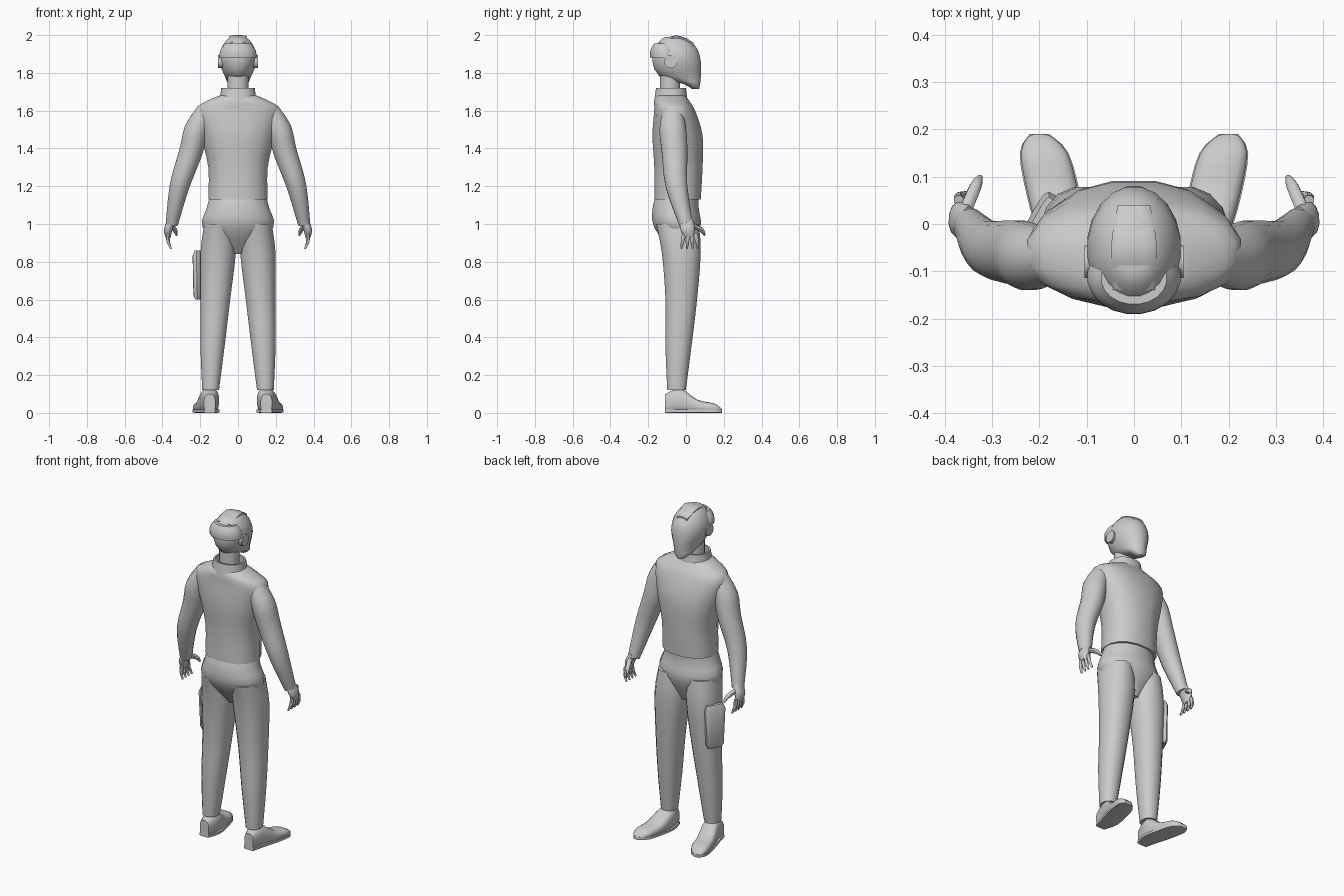
import bpy, bmesh, math
from mathutils import Vector

cube = bpy.data.objects.get("Cube")
if cube:
    bpy.data.objects.remove(cube)

X, Y, Z = Vector((1, 0, 0)), Vector((0, 1, 0)), Vector((0, 0, 1))

grey = bpy.data.materials.new("plain grey")
grey.use_nodes = True
grey.diffuse_color = (.6, .6, .6, 1)
shader = grey.node_tree.nodes["Principled BSDF"]
shader.inputs["Base Color"].default_value = grey.diffuse_color


def blend(before, start, end, after, t):
    """Point on a smooth curve running from start to end."""
    entry, leave = (end - before) / 2, (after - start) / 2
    bend = 3 * (end - start) - 2 * entry - leave
    return start + entry * t + bend * t * t + (entry + leave - 2 * (end - start)) * t ** 3


def refine(rings, steps):
    """Add curved in-between rings to a short list of key rings."""
    padded = [rings[0], *rings, rings[-1]]
    result = []
    for group in zip(padded, padded[1:], padded[2:], padded[3:]):
        for step in range(steps):
            result.append([blend(*parts, step / steps) for parts in zip(*group)])
    return result + [rings[-1]]


def loft(name, rings, sides=16, power=2, steps=3, angle=45, mirror=False):
    """Skin closed rings, each given as centre, half axis u, half axis v."""
    bm = bmesh.new()
    loops = []
    for centre, u, v in refine(rings, steps):
        loop = []
        for side in range(sides):
            turn = math.tau * (side + .5) / sides
            c, s = math.cos(turn), math.sin(turn)
            along_u = math.copysign(abs(c) ** (2 / power), c)
            along_v = math.copysign(abs(s) ** (2 / power), s)
            loop.append(bm.verts.new(centre + u * along_u + v * along_v))
        loops.append(loop)
    for lower, upper in zip(loops, loops[1:]):
        for side in range(sides):
            bm.faces.new((lower[side - 1], lower[side], upper[side], upper[side - 1]))
    bm.faces.new(loops[0])
    bm.faces.new(loops[-1])
    bmesh.ops.recalc_face_normals(bm, faces=bm.faces)
    mesh = bpy.data.meshes.new(name)
    bm.to_mesh(mesh)
    bm.free()
    mesh.materials.append(grey)
    part = bpy.data.objects.new(name, mesh)
    bpy.context.collection.objects.link(part)
    bpy.ops.object.select_all(action="DESELECT")
    part.select_set(True)
    bpy.context.view_layer.objects.active = part
    bpy.ops.object.shade_smooth_by_angle(angle=math.radians(angle))
    if mirror:
        part.modifiers.new("both sides", "MIRROR")


def level(z, back, front, width, x=0):
    """Horizontal ring spanning back to front, with a half width."""
    centre = Vector((x, (back + front) / 2, z))
    return centre, X * width, Y * (front - back) / 2


def upright(y, width, height, x=0, base=0):
    """Ring facing front to back, standing on a base height."""
    return Vector((x, y, base + height / 2)), X * width, Z * height / 2


def tube(points, radii, depth=1):
    """Rings square to a path; depth scales them front to back."""
    points = [Vector(point) for point in points]
    ahead, behind = points[1:] + points[-1:], points[:1] + points[:-1]
    rings = []
    for point, after, before, radius in zip(points, ahead, behind, radii):
        path = (after - before).normalized()
        across = Y.cross(path).normalized()
        rings.append((point, across * radius, path.cross(across) * radius * depth))
    return rings


# Jacket
loft("jacket", [
    level(z=1.68, back=-.16, front=0, width=.1),
    level(z=1.65, back=-.17, front=.02, width=.17),
    level(z=1.6, back=-.17, front=.05, width=.23),
    level(z=1.47, back=-.18, front=.09, width=.2),
    level(z=1.3, back=-.17, front=.09, width=.16),
    level(z=1.13, back=-.17, front=.08, width=.16)], power=2.3)

# Collar, open at the top
loft("collar", [
    level(z=1.65, back=-.17, front=.01, width=.1),
    level(z=1.72, back=-.16, front=0, width=.09),
    level(z=1.72, back=-.15, front=-.01, width=.08),
    level(z=1.68, back=-.15, front=-.01, width=.08)], power=2.3, steps=1)

# Trousers
loft("trouser_hips", [
    level(z=1.15, back=-.16, front=.07, width=.15),
    level(z=1.08, back=-.18, front=.07, width=.17),
    level(z=.98, back=-.17, front=.08, width=.19),
    level(z=.84, back=-.07, front=.02, width=.04)])
loft("trouser_leg", [
    level(z=1, back=-.16, front=.07, width=.08, x=.1),
    level(z=.85, back=-.13, front=.08, width=.095, x=.105),
    level(z=.6, back=-.11, front=.06, width=.08, x=.12),
    level(z=.35, back=-.11, front=.03, width=.065, x=.135),
    level(z=.12, back=-.1, front=0, width=.045, x=.145)], power=2.2, mirror=True)

# Shoes with a flat sole
shoe = [
    upright(y=-.11, width=.03, height=.1, x=.15),
    upright(y=-.03, width=.05, height=.13, x=.15),
    upright(y=.06, width=.055, height=.07, x=.17),
    upright(y=.15, width=.05, height=.05, x=.19),
    upright(y=.19, width=.02, height=.02, x=.2)]
loft("shoe", shoe, power=2.8, mirror=True)
loft("shoe_sole", [(Vector((middle.x, middle.y, .01)), width * 1.06, Z * .01)
                   for middle, width, height in shoe], sides=8, power=6, mirror=True)

# Sleeves
loft("sleeve", tube(
    [(.17, -.07, 1.6), (.22, -.07, 1.5), (.25, -.06, 1.38),
     (.31, -.05, 1.2), (.35, 0, 1)],
    [.05, .065, .063, .053, .033], depth=1.1), mirror=True)

# Hands
loft("palm", tube([(.35, 0, 1.02), (.37, .01, .97), (.37, .02, .93)],
                  [.022, .023, .014], depth=1.7), sides=12, mirror=True)
for place, finger in enumerate(["little", "ring", "middle", "index"]):
    y = .02 * place - .01
    spread = .01 * (place - 1.5)
    loft(finger + "_finger", tube(
        [(.37, y, .95), (.37, y + spread / 2, .91), (.355, y + spread, .87)],
        [.011, .01, .005]), sides=8, mirror=True)
loft("thumb", tube([(.36, .02, 1), (.335, .08, .97), (.325, .1, .94)],
                   [.014, .013, .005]), sides=8, mirror=True)

# Neck
loft("neck", [level(z=height, back=-.14, front=-.03, width=.057)
              for height in (1.67, 1.8)], steps=1)

# Helmet with a pointed face mask
loft("helmet", [
    level(z=1.715, back=.03, front=.07, width=.02),
    level(z=1.74, back=-.01, front=.075, width=.05),
    level(z=1.78, back=-.14, front=.08, width=.07),
    level(z=1.86, back=-.18, front=.08, width=.1),
    level(z=1.93, back=-.17, front=.06, width=.09),
    level(z=1.98, back=-.13, front=.01, width=.055),
    level(z=1.99, back=-.1, front=-.02, width=.03)], sides=20, steps=2)

# Raised crown panel, back band and ear discs
loft("helmet_crown_panel", [
    upright(y=.04, width=.035, height=.03, base=1.93),
    upright(y=-.05, width=.05, height=.03, base=1.97),
    upright(y=-.14, width=.045, height=.03, base=1.935)], sides=12, power=3)
loft("helmet_back_band", [
    level(z=1.88, back=-.19, front=-.03, width=.1),
    level(z=1.92, back=-.19, front=-.04, width=.095),
    level(z=1.955, back=-.17, front=-.06, width=.07)], sides=20, steps=2)
loft("ear_disc", [(Vector((x, -.08, 1.86)), Y * .035, Z * .035)
                  for x in (.08, .105)], steps=1, mirror=True)

# Thigh pouch on one leg, turned outward
along, out = Vector((.5, .9, 0)), Vector((-.9, .5, 0))
loft("thigh_pouch", [
    (Vector((-.2, .01, z)), along * width, out * depth)
    for z, width, depth in [(.6, .04, .01), (.62, .05, .02), (.83, .06, .02), (.86, .05, .01)]],
    sides=12, power=4, steps=1)
